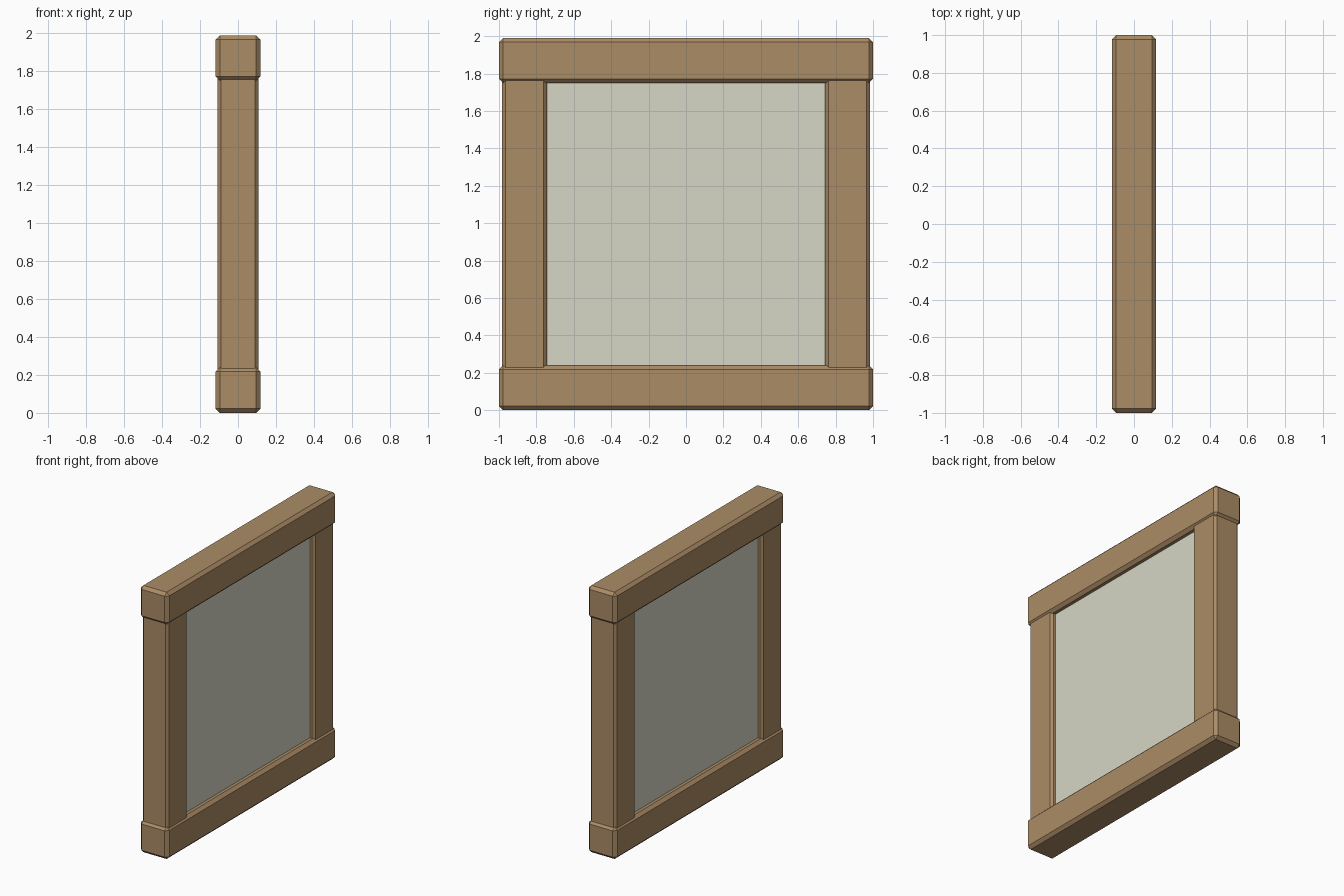
import bpy

default = bpy.data.objects.get("Cube")
if default:
    bpy.data.objects.remove(default, do_unlink=True)


def material(name, colour):
    mat = bpy.data.materials.new(name)
    mat.use_nodes = True
    mat.diffuse_color = colour
    bsdf = mat.node_tree.nodes["Principled BSDF"]
    bsdf.inputs["Base Color"].default_value = colour
    bsdf.inputs["Roughness"].default_value = 0.8
    return mat


wood = material("brown wood", (0.41, 0.262, 0.133, 1))
pale = material("pale panel", (0.67, 0.68, 0.56, 1))


def block(name, size, centre, mat, chamfer=0):
    """A box with optional single-segment chamfered edges."""
    bpy.ops.mesh.primitive_cube_add(size=1, location=centre)
    obj = bpy.context.object
    obj.name = name
    obj.scale = size
    bpy.ops.object.transform_apply(location=False, rotation=False, scale=True)
    obj.data.materials.append(mat)
    if chamfer:
        bevel = obj.modifiers.new("chamfer", "BEVEL")
        bevel.width = chamfer
        bevel.segments = 1
    return obj


HEIGHT = 1.99
BEAM = 0.24

# Horizontal beams
for name, z in (("bottom_beam", BEAM / 2), ("top_beam", HEIGHT - BEAM / 2)):
    block(name, (0.235, 2, BEAM), (0, 0, z), wood, 0.022)

# Upright posts, with their ends sunk into the beams
for name, side in (("front_post", -1), ("back_post", 1)):
    block(name, (0.214, 0.24, HEIGHT - BEAM), (0, side * 0.864, HEIGHT / 2), wood, 0.018)

# Infill panel, slightly recessed on both sides
block("panel", (0.144, 1.6, HEIGHT - 1.5 * BEAM), (0, 0, HEIGHT / 2), pale)
